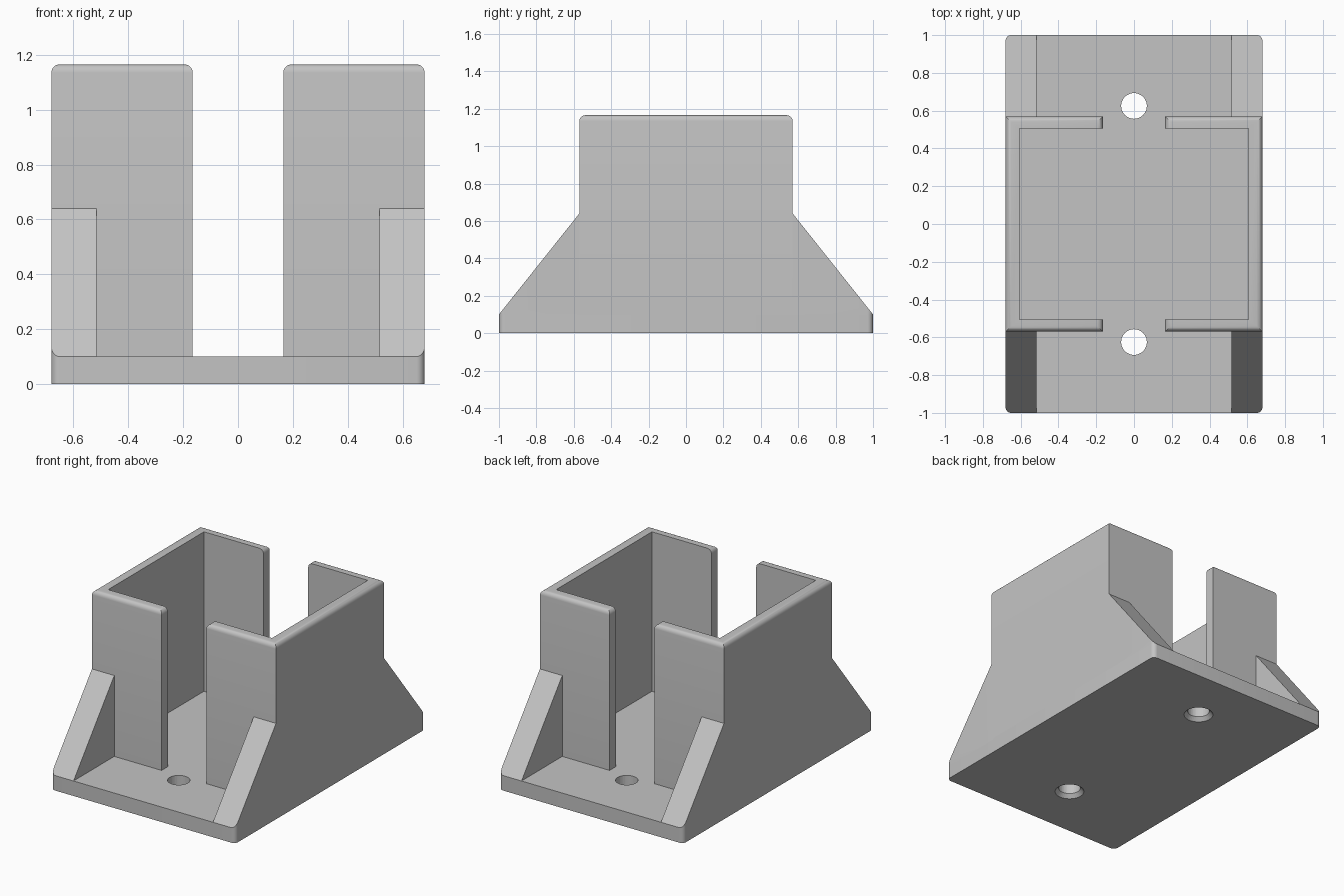
import bpy, bmesh, math
from mathutils import Vector

cube = bpy.data.objects.get("Cube")
if cube:
    bpy.data.objects.remove(cube, do_unlink=True)

W, L = 0.68, 1.0            # half width and half length of the plate
PLATE, TOP = 0.1, 1.165     # plate thickness, overall height
HY, IX, IY = 0.57, 0.605, 0.505   # holder outer depth, inner width and depth
GAP, GUSSET_X, SHOULDER = 0.165, 0.515, 0.64
HOLE_Y, HOLE_R = 0.625, 0.068
FILLET = 0.03

grey = bpy.data.materials.new("plain_grey")
grey.use_nodes = True
colour = (0.55, 0.55, 0.55, 1)
grey.diffuse_color = colour
grey.node_tree.nodes["Principled BSDF"].inputs["Base Color"].default_value = colour


def prism(points, z0, z1):
    """Upright prism over a footprint."""
    bm = bmesh.new()
    face = bm.faces.new([bm.verts.new((x, y, z0)) for x, y in points])
    out = bmesh.ops.extrude_face_region(bm, geom=[face])
    verts = [g for g in out["geom"] if isinstance(g, bmesh.types.BMVert)]
    bmesh.ops.translate(bm, verts=verts, vec=(0, 0, z1 - z0))
    bmesh.ops.recalc_face_normals(bm, faces=bm.faces)
    return bm


def corner(sx, sy):
    """Rounded plate corner, running from the end to the side."""
    arc = [math.radians(90 - 15 * i) for i in range(7)]
    return [(sx * (W - FILLET + FILLET * math.cos(a)),
             sy * (L - FILLET + FILLET * math.sin(a))) for a in arc]


def finish(bm, name):
    mesh = bpy.data.meshes.new(name)
    bmesh.ops.recalc_face_normals(bm, faces=bm.faces)
    bm.to_mesh(mesh)
    bm.free()
    mesh.materials.append(grey)
    obj = bpy.data.objects.new(name, mesh)
    bpy.context.collection.objects.link(obj)
    return obj


def smooth(obj):
    bpy.ops.object.select_all(action="DESELECT")
    obj.select_set(True)
    bpy.context.view_layer.objects.active = obj
    bpy.ops.object.shade_smooth_by_angle(angle=math.radians(30))


# Base plate with rounded corners
outline = (corner(1, 1) + corner(1, -1)[::-1]
           + corner(-1, -1) + corner(-1, 1)[::-1])
plate = finish(prism(outline, 0, PLATE), "base_plate")

# Screw holes, countersunk from below
for sy, name in ((-1, "front_hole_cutter"), (1, "back_hole_cutter")):
    bm = bmesh.new()
    rings = []
    for r, z in ((0.112, -0.025), (HOLE_R, 0.025), (HOLE_R, 0.2)):
        rings.append(bmesh.ops.create_circle(bm, segments=40, radius=r)["verts"])
        bmesh.ops.translate(bm, verts=rings[-1], vec=(0, sy * HOLE_Y, z))
    for low, high in zip(rings, rings[1:]):
        for i in range(len(low)):
            j = (i + 1) % len(low)
            bm.faces.new((low[i], low[j], high[j], high[i]))
    bm.faces.new(rings[0])
    bm.faces.new(rings[-1])
    cutter = finish(bm, name)
    cutter.hide_render = True
    cutter.hide_set(True)
    cut = plate.modifiers.new(name, "BOOLEAN")
    cut.operation, cut.solver, cut.object = "DIFFERENCE", "EXACT", cutter
smooth(plate)

# Holder walls: a C-shaped half on each side, outer top edges rounded
for sx, side in ((1, "left"), (-1, "right")):
    c_shape = [(GAP, -HY), (W, -HY), (W, HY), (GAP, HY),
               (GAP, IY), (IX, IY), (IX, -IY), (GAP, -IY)]
    bm = prism([(sx * x, y) for x, y in c_shape], PLATE, TOP)

    def rounded(edge):
        a, b = (v.co for v in edge.verts)
        mid = (a + b) / 2
        return (min(a.z, b.z) > TOP - 0.001
                and (abs(mid.x) > W - 0.001 or abs(mid.y) > HY - 0.001
                     or abs(mid.x) < GAP + 0.001))

    bmesh.ops.bevel(bm, geom=[e for e in bm.edges if rounded(e)],
                    offset=FILLET, segments=5, profile=0.5, affect="EDGES")
    smooth(finish(bm, side + "_holder_wall"))

    # Sloping gussets at both ends of each wall
    for sy, end in ((-1, "front"), (1, "back")):
        foot = [(sx * W, sy * 0.55), (sx * GUSSET_X, sy * 0.55),
                (sx * GUSSET_X, sy * L)] + corner(sx, sy)
        bm = prism(foot, PLATE - 0.01, SHOULDER)
        slope = Vector((0, sy * (SHOULDER - PLATE), L - HY))
        cut = bmesh.ops.bisect_plane(
            bm, geom=bm.verts[:] + bm.edges[:] + bm.faces[:],
            plane_co=(0, sy * L, PLATE), plane_no=slope, clear_outer=True)
        rim = [g for g in cut["geom_cut"] if isinstance(g, bmesh.types.BMEdge)]
        bmesh.ops.holes_fill(bm, edges=rim, sides=0)
        smooth(finish(bm, f"{end}_{side}_gusset"))
